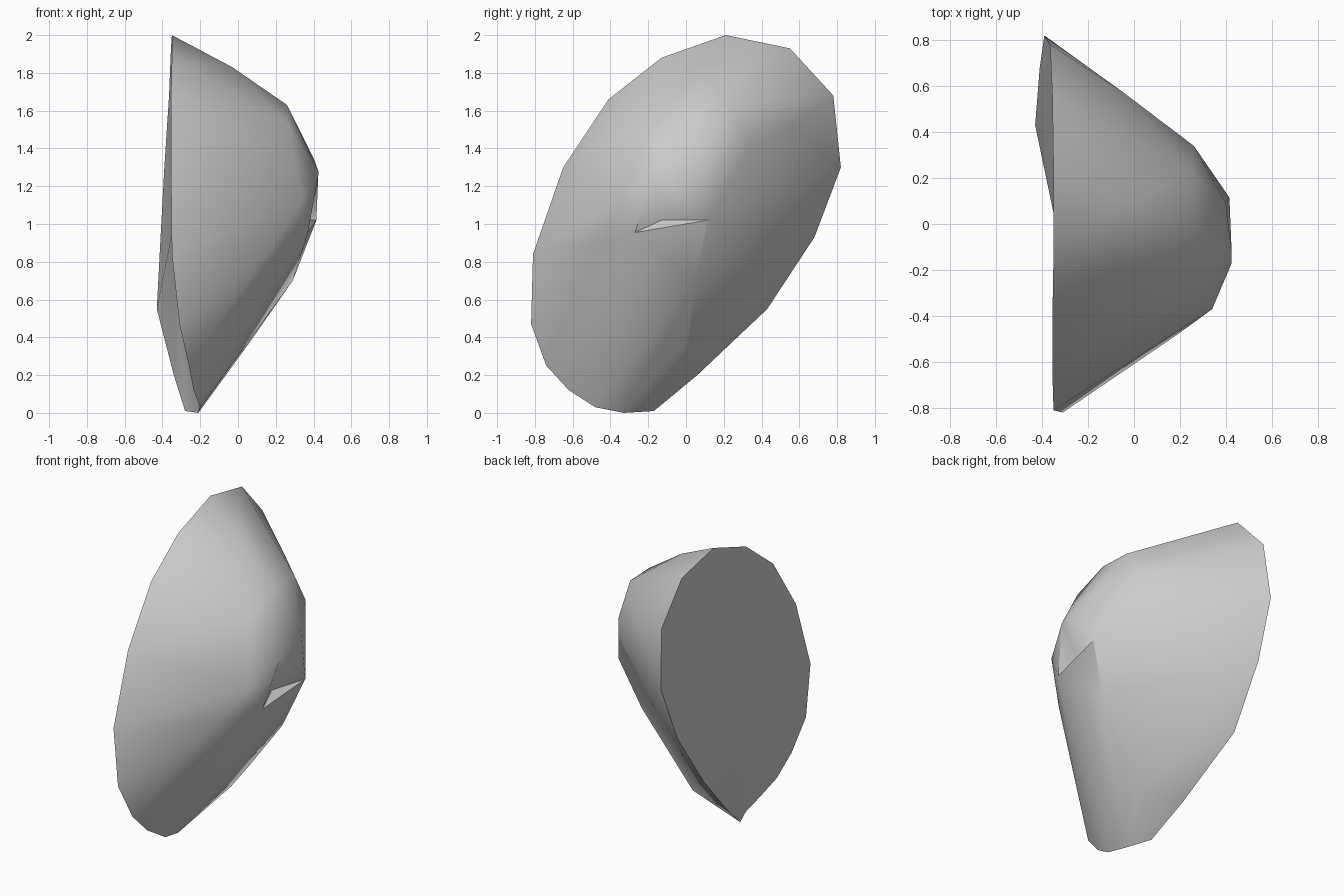
import bpy, bmesh, math
from mathutils import Vector
from mathutils.bvhtree import BVHTree

if "Cube" in bpy.data.objects:
    bpy.data.objects.remove(bpy.data.objects["Cube"])

# Rim of the broken back face
rim = [(-.35, .21, 2), (-.355, .55, 1.93), (-.365, .78, 1.68), (-.39, .82, 1.30),
       (-.41, .68, .93), (-.43, .43, .55), (-.34, .06, .20), (-.28, -.17, .01),
       (-.21, -.33, 0), (-.20, -.48, .03), (-.235, -.62, .12), (-.26, -.74, .25),
       (-.31, -.82, .47), (-.35, -.81, .84), (-.355, -.65, 1.30),
       (-.355, -.41, 1.66), (-.35, -.13, 1.88)]

# Chipped crown and flanks of the bulging side
crown = [(-.03, .09, 1.83), (.26, .02, 1.63), (.25, .23, 1.63), (.26, .34, 1.42),
         (-.05, .575, 1.53), (.40, .09, 1.35), (.425, -.13, 1.28), (.425, -.17, 1.26),
         (.37, -.27, .955), (.34, -.37, 1.13), (.26, -.22, 1.54), (.415, .115, 1.02),
         (.29, .05, .70), (.07, .01, .385), (-.05, 0, .225), (.19, -.48, .90)]

# Rock wrapped around both sets of points; a far point opens the back into a fan
bm = bmesh.new()
for p in rim + crown:
    bm.verts.new(p)
back = bm.verts.new((-60, 0, 1))
bmesh.ops.convex_hull(bm, input=bm.verts)
bmesh.ops.delete(bm, geom=[v for v in bm.verts if not v.link_faces], context='VERTS')
back.co = (-.34, 0, 1)

# Small chip under the crown
bm.faces.ensure_lookup_table()
hit = BVHTree.FromBMesh(bm).ray_cast(Vector((2, -.12, 1.04)), Vector((-1, 0, 0)))
if hit[2] is not None:
    poked = bmesh.ops.poke(bm, faces=[bm.faces[hit[2]]])
    poked["verts"][0].co = (.34, -.13, 1.02)

bmesh.ops.recalc_face_normals(bm, faces=bm.faces)
mesh = bpy.data.meshes.new("rock")
bm.to_mesh(mesh)
bm.free()

rock = bpy.data.objects.new("rock", mesh)
bpy.context.collection.objects.link(rock)
stone = bpy.data.materials.new("stone grey")
stone.diffuse_color = (.6, .6, .6, 1)
stone.use_nodes = True
stone.node_tree.nodes["Principled BSDF"].inputs["Base Color"].default_value = stone.diffuse_color
mesh.materials.append(stone)

# Soft flanks, crisp rim
bpy.context.view_layer.objects.active = rock
rock.select_set(True)
bpy.ops.object.shade_smooth_by_angle(angle=math.radians(35))
